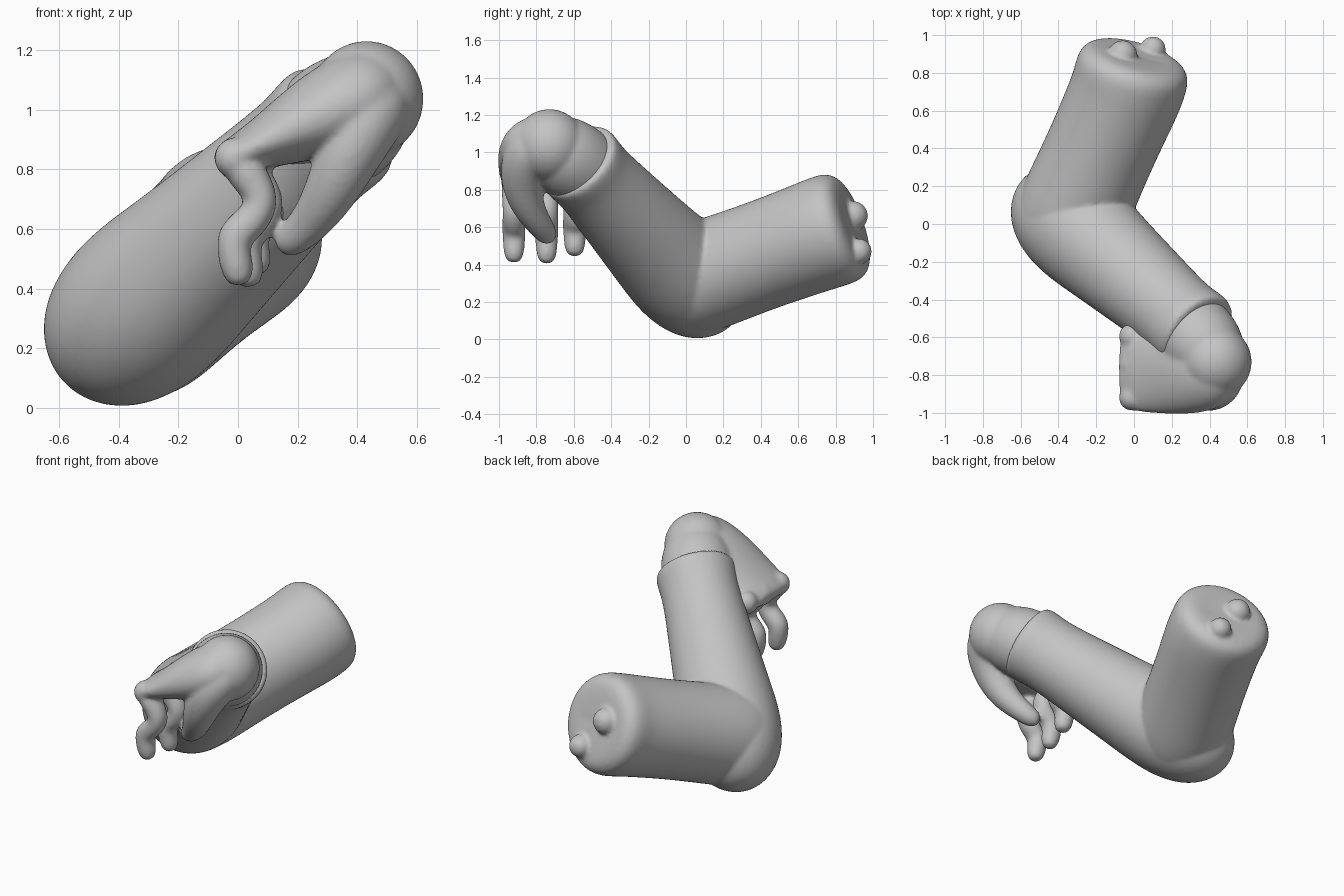
import bpy, bmesh, math
from mathutils import Vector

cube = bpy.data.objects.get("Cube")
if cube:
    bpy.data.objects.remove(cube, do_unlink=True)

grey = bpy.data.materials.new("plain_grey")
grey.use_nodes = True
grey.diffuse_color = (0.55, 0.55, 0.55, 1)
grey.node_tree.nodes["Principled BSDF"].inputs["Base Color"].default_value = (0.55, 0.55, 0.55, 1)


def tube(bm, stations, side, sides=16):
    """Loft ellipses (x, y, z, half width, half thickness) along a path."""
    pts = [Vector(s[:3]) for s in stations]
    rings = []
    for i, s in enumerate(stations):
        t = (pts[min(i + 1, len(pts) - 1)] - pts[max(i - 1, 0)]).normalized()
        v = t.cross(Vector(side)).normalized()
        u = v.cross(t)
        angles = [2 * math.pi * k / sides for k in range(sides)]
        rings.append([bm.verts.new(pts[i] + u * s[3] * math.cos(a) + v * s[4] * math.sin(a))
                      for a in angles])
    for r, q in zip(rings, rings[1:]):
        for k in range(sides):
            n = (k + 1) % sides
            bm.faces.new((r[k], r[n], q[n], q[k]))
    for ring in (rings[0], rings[-1]):
        c = bm.verts.new(sum((w.co for w in ring), Vector()) / sides)
        for k in range(sides):
            bm.faces.new((ring[k], ring[(k + 1) % sides], c))


def ball(bm, centre, radius):
    made = bmesh.ops.create_uvsphere(bm, u_segments=20, v_segments=12, radius=radius)
    bmesh.ops.translate(bm, verts=made["verts"], vec=centre)


def along(start, end, profile):
    """Round stations on a straight axis from (fraction, radius) pairs."""
    a, b = Vector(start), Vector(end)
    return [(*a.lerp(b, f), r, r) for f, r in profile]


def finish(bm, name, smoothing):
    """Round the parts, fuse them into one skin and soften the joins."""
    bmesh.ops.recalc_face_normals(bm, faces=bm.faces)
    mesh = bpy.data.meshes.new(name)
    bm.to_mesh(mesh)
    bm.free()
    ob = bpy.data.objects.new(name, mesh)
    bpy.context.collection.objects.link(ob)
    mesh.materials.append(grey)
    mesh.shade_smooth()
    sub = ob.modifiers.new("round", 'SUBSURF')
    sub.levels = sub.render_levels = 2
    merge = ob.modifiers.new("merge", 'REMESH')
    merge.mode = 'VOXEL'
    merge.voxel_size = 0.012
    merge.use_smooth_shade = True
    soft = ob.modifiers.new("soften", 'SMOOTH')
    soft.factor = 0.5
    soft.iterations = smoothing


elbow = (-0.345, 0.02, 0.31)
elbow_dome = [(-0.32, 0.07), (-0.27, 0.17), (-0.16, 0.26), (0.0, 0.3)]

# Sleeve: upper length, its shoulder end turned slightly and sunk in the middle
bm = bmesh.new()
upper = along(elbow, (-0.04, 0.7, 0.555), elbow_dome +
              [(0.2, 0.3), (0.5, 0.293), (0.8, 0.297), (1.0, 0.303)])
shoulder = along((-0.04, 0.7, 0.555), (0.01, 0.87, 0.615),
                 [(0.5, 0.307), (0.85, 0.3), (1.08, 0.26), (1.15, 0.19), (1.1, 0.1), (1.0, 0.03)])
tube(bm, upper + shoulder, (1, 0, 0), 24)

# Sleeve: lower length and slightly flared cuff
lower = along(elbow, (-0.14, -0.165, 0.5), [(3.2 * f, r) for f, r in elbow_dome] +
              [(0.5, 0.297), (1.0, 0.278)])
cuff = along((-0.14, -0.165, 0.5), (0.35, -0.59, 0.965),
             [(0.35, 0.255), (0.6, 0.238), (0.8, 0.228), (0.9, 0.238),
              (0.98, 0.238), (1.0, 0.215), (0.99, 0.15)])
tube(bm, lower + cuff, (1, 0, 0), 24)

# Bunched cloth at the shoulder end
ball(bm, (-0.06, 0.895, 0.66), 0.08)
ball(bm, (0.10, 0.925, 0.47), 0.07)
finish(bm, "sleeve", 6)

# Hand: wrist, palm, thumb and three curled fingers
bm = bmesh.new()
tube(bm, along((0.24, -0.49, 0.87), (0.44, -0.73, 1.04),
               [(0, 0.21), (0.35, 0.222), (0.6, 0.222), (0.85, 0.205), (1.1, 0.16)]), (1, 0, 0))
ball(bm, (0.432, -0.73, 1.037), 0.196)
tube(bm, [(0.56, -0.74, 1.09, 0.08, 0.07), (0.47, -0.755, 1.07, 0.205, 0.16),
          (0.36, -0.77, 1.015, 0.235, 0.17), (0.22, -0.78, 0.955, 0.235, 0.135),
          (0.09, -0.775, 0.89, 0.23, 0.09), (-0.01, -0.77, 0.845, 0.225, 0.066),
          (-0.07, -0.77, 0.815, 0.205, 0.045)], (0, 1, 0))
tube(bm, [(0.48, -0.78, 1.06, 0.13, 0.13), (0.43, -0.86, 0.97, 0.14, 0.13),
          (0.365, -0.88, 0.84, 0.12, 0.11), (0.305, -0.85, 0.71, 0.09, 0.09),
          (0.235, -0.78, 0.61, 0.07, 0.07), (0.17, -0.74, 0.555, 0.06, 0.06),
          (0.14, -0.725, 0.535, 0.03, 0.03)], (0, 1, 0))
for y, dx, dz in ((-0.92, 0, 0), (-0.745, 0.035, -0.005), (-0.595, 0.06, 0.035)):
    ball(bm, (-0.012, y, 0.838), 0.07)
    path = [(0.0, 0.83, 0.07), (0.045, 0.765, 0.066), (0.088, 0.69, 0.062),
            (0.045, 0.625, 0.064), (-0.02, 0.575, 0.064), (-0.01, 0.5, 0.06),
            (0.003, 0.44, 0.052), (0.008, 0.412, 0.03)]
    tube(bm, [(x + dx * min(1, 2 * i / 7), y, z + dz * i / 7, r, r)
              for i, (x, z, r) in enumerate(path)], (0, 1, 0))
finish(bm, "hand", 9)
